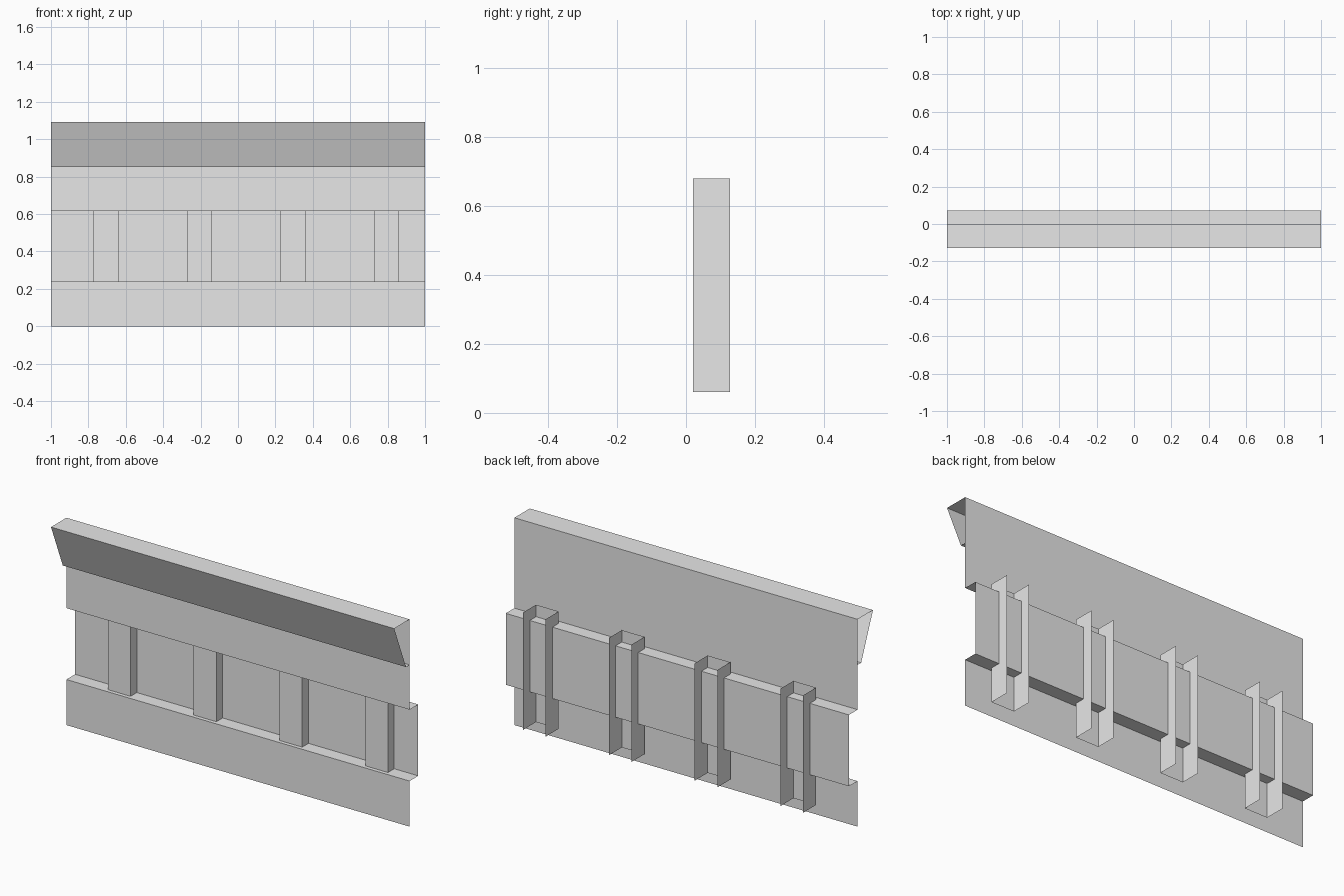
import bpy
import bmesh

cube = bpy.data.objects.get("Cube")
if cube:
    bpy.data.objects.remove(cube, do_unlink=True)

grey = bpy.data.materials.new("plain grey")
grey.use_nodes = True
grey.diffuse_color = (0.8, 0.8, 0.8, 1)
grey.node_tree.nodes["Principled BSDF"].inputs["Base Color"].default_value = (0.8, 0.8, 0.8, 1)


def folded_sheet(name, path, direction):
    """Sweep an open 3D path along a direction into a thin folded sheet."""
    bm = bmesh.new()
    start = [bm.verts.new(p) for p in path]
    end = [bm.verts.new([a + b for a, b in zip(p, direction)]) for p in path]
    for i in range(len(path) - 1):
        bm.faces.new((start[i], end[i], end[i + 1], start[i + 1]))
    mesh = bpy.data.meshes.new(name)
    bm.to_mesh(mesh)
    bm.free()
    mesh.materials.append(grey)
    obj = bpy.data.objects.new(name, mesh)
    bpy.context.collection.objects.link(obj)
    return obj


# Wall sheet: lower board, recessed band and upper board, as (y, z)
wall = [(0, 0), (0, 0.24), (0.072, 0.24), (0.072, 0.616), (0, 0.616), (0, 1.092)]
folded_sheet("wall_sheet", [(-1, y, z) for y, z in wall], (2, 0, 0))

# Overhanging cornice: flat top, sloped face and small return below
cornice = [(0, 1.092), (-0.128, 1.092), (-0.03, 0.852), (0, 0.852)]
folded_sheet("cornice", [(-1, y, z) for y, z in cornice], (2, 0, 0))

# Four upright channels, open at the back
half = 0.066
for i in range(4):
    x = -0.706 + 0.5 * i
    plan = [(x - half, 0.128), (x - half, 0.02), (x + half, 0.02), (x + half, 0.128)]
    folded_sheet(f"channel_post_{i + 1}", [(px, py, 0.061) for px, py in plan], (0, 0, 0.618))
